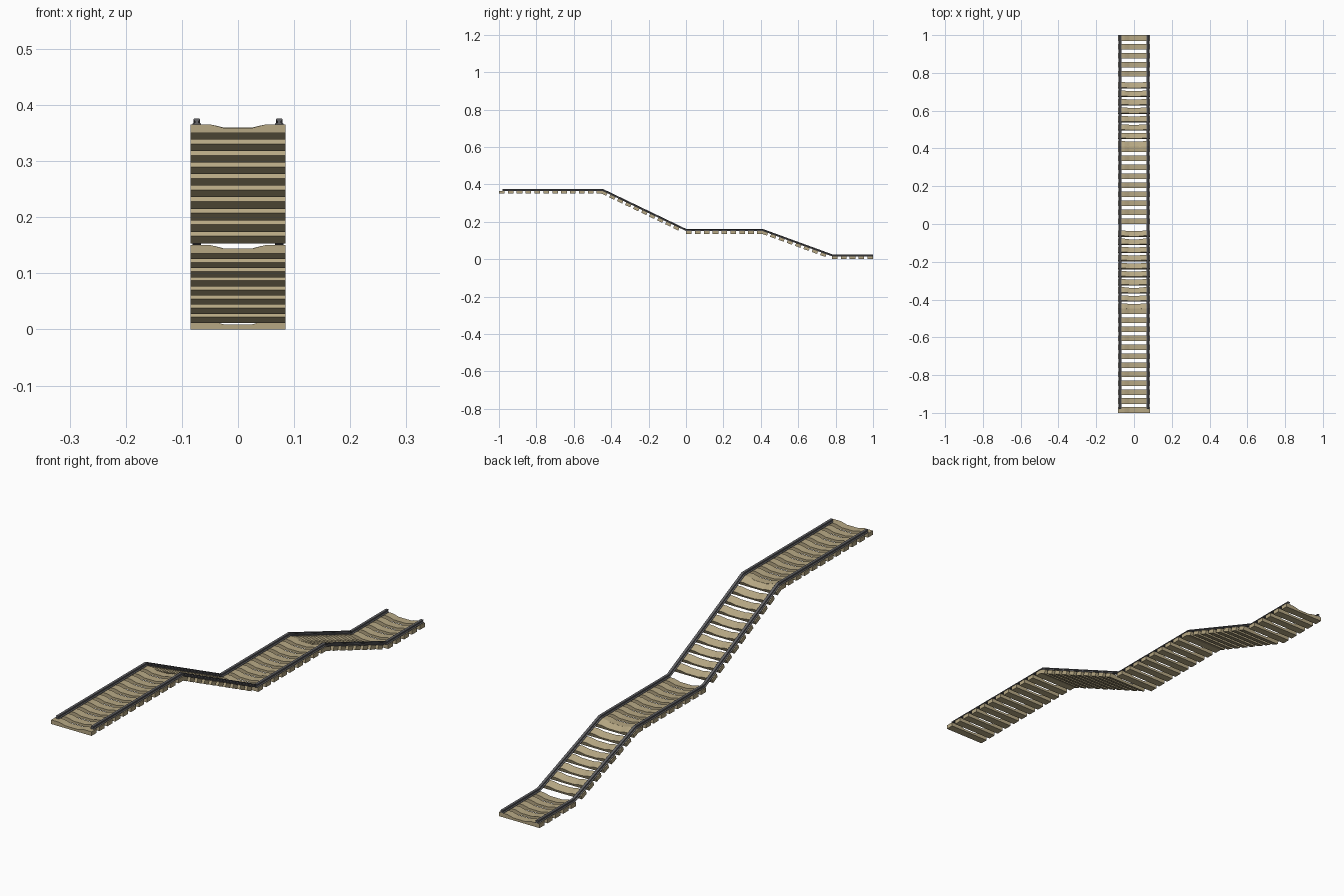
import bpy, bmesh
from math import hypot, cos, sin, atan2
from mathutils import Vector

if "Cube" in bpy.data.objects:
    bpy.data.objects.remove(bpy.data.objects["Cube"])

W = 0.085        # half width of a sleeper
L, T = 0.030, 0.0155   # sleeper length along track, thickness
PITCH = 0.0475

# Track path (y, z) along the top of the sleepers
PATH = [(-1.0, 0.3655), (-0.4475, 0.3655), (0.0, 0.1505),
        (0.41, 0.1505), (0.78, 0.0155), (1.0, 0.0155)]
COUNTS = [12, 10, 9, 8, 5]


def material(name, col):
    m = bpy.data.materials.new(name)
    m.diffuse_color = (*col, 1)
    m.use_nodes = True
    m.node_tree.nodes["Principled BSDF"].inputs["Base Color"].default_value = m.diffuse_color
    return m


def loft(bm, rings):
    """Skin closed rings of points into a capped solid."""
    vs = [[bm.verts.new(p) for p in r] for r in rings]
    n = len(vs[0])
    for a, b in zip(vs, vs[1:]):
        for i in range(n):
            j = (i + 1) % n
            bm.faces.new((a[i], a[j], b[j], b[i]))
    bm.faces.new(vs[0][::-1])
    bm.faces.new(vs[-1])


def finish(bm, name, mat):
    bmesh.ops.recalc_face_normals(bm, faces=bm.faces)
    me = bpy.data.meshes.new(name)
    bm.to_mesh(me)
    bm.free()
    me.materials.append(mat)
    ob = bpy.data.objects.new(name, me)
    bpy.context.collection.objects.link(ob)
    return ob


wood = material("wood", (0.47, 0.39, 0.23))
steel = material("steel", (0.13, 0.13, 0.14))

# Sleepers: dished top profile, laid out from the start of each segment
half = [(W, 0), (0.05, 0), (0.038, -0.0028), (0.025, -0.0065)]
profile = [(W, -T)] + half + [(-x, z) for x, z in reversed(half)] + [(-W, -T)]
bm = bmesh.new()
for (y0, z0), (y1, z1), n in zip(PATH, PATH[1:], COUNTS):
    a = atan2(z1 - z0, y1 - y0)
    for i in range(n):
        rings = []
        for s in (i * PITCH, i * PITCH + L):
            rings.append([Vector((x, y0 + s * cos(a) - h * sin(a),
                                  z0 + s * sin(a) + h * cos(a))) for x, h in profile])
        loft(bm, rings)
finish(bm, "sleepers", wood)

# Rails: flanged section swept along the path with mitred corners
side = [(0.0075, 0), (0.0075, 0.0018), (0.003, 0.003), (0.003, 0.006),
        (0.0055, 0.007), (0.0055, 0.0095), (0.0045, 0.0105)]
section = side + [(-x, h) for x, h in reversed(side)]
line = [(-0.98, PATH[0][1])] + PATH[1:]
normals = []
for a, b in zip(line, line[1:]):
    d = hypot(b[0] - a[0], b[1] - a[1])
    normals.append(Vector((-(b[1] - a[1]) / d, (b[0] - a[0]) / d)))
miters = [normals[0]]
for p, q in zip(normals, normals[1:]):
    m = (p + q).normalized()
    miters.append(m / m.dot(p))
miters.append(normals[-1])
for name, cx in (("left_rail", -0.0735), ("right_rail", 0.0735)):
    bm = bmesh.new()
    loft(bm, [[Vector((cx + x, y + m.x * h, z + m.y * h)) for x, h in section]
              for (y, z), m in zip(line, miters)])
    finish(bm, name, steel)
